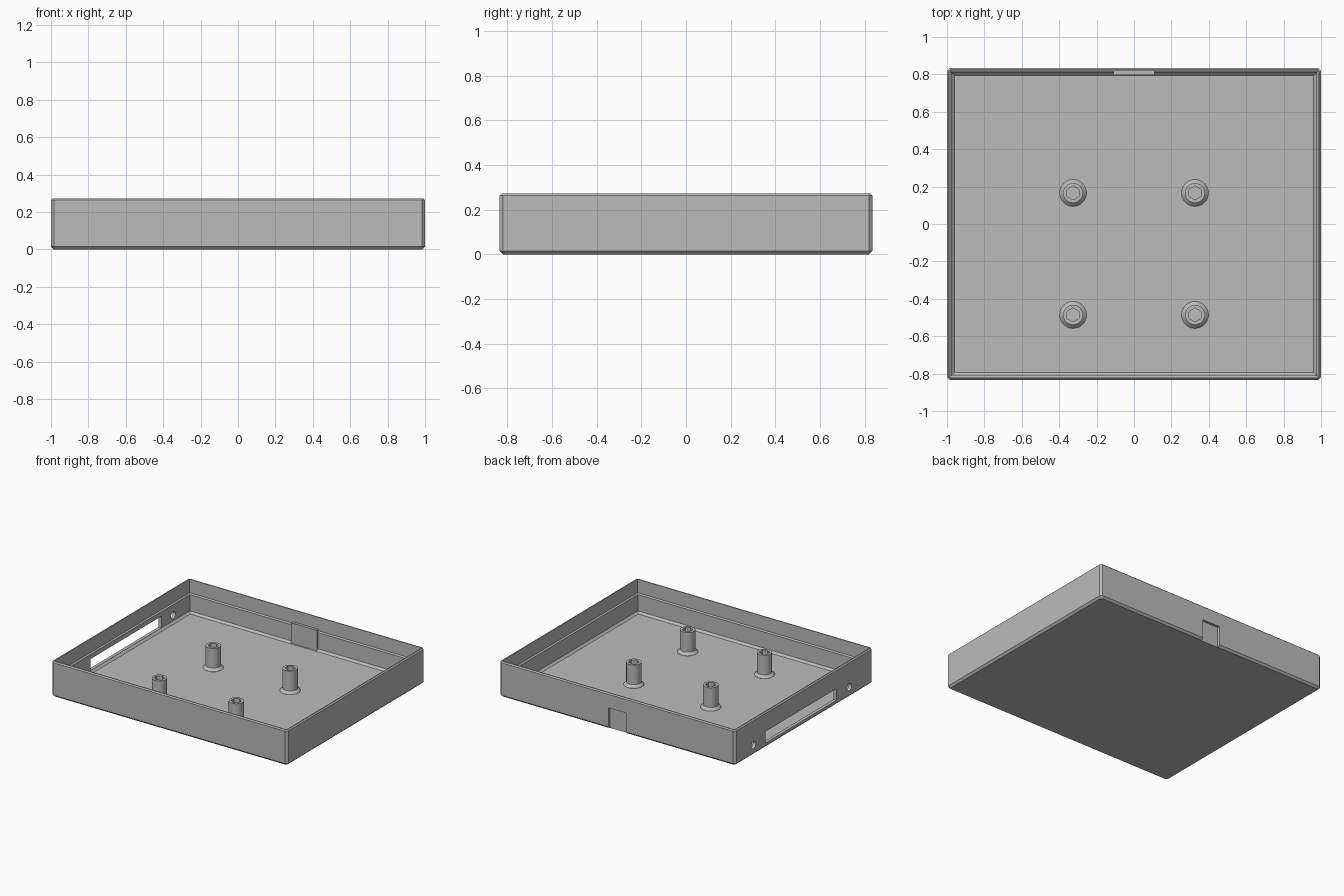
import bpy, bmesh, math

if "Cube" in bpy.data.objects:
    bpy.data.objects.remove(bpy.data.objects["Cube"])

HX, HY, H = 1.0, 0.834, 0.272   # half width, half depth, height

grey = bpy.data.materials.new("plain grey")
grey.diffuse_color = (0.5, 0.5, 0.5, 1)
grey.use_nodes = True
grey.node_tree.nodes["Principled BSDF"].inputs["Base Color"].default_value = grey.diffuse_color


def loft(name, rings):
    """Closed solid through rings of equal point count, bottom to top."""
    bm = bmesh.new()
    loops = [[bm.verts.new(p) for p in r] for r in rings]
    n = len(loops[0])
    for a, b in zip(loops, loops[1:]):
        for i in range(n):
            j = (i + 1) % n
            bm.faces.new((a[i], a[j], b[j], b[i]))
    bm.faces.new(loops[0][::-1])
    bm.faces.new(loops[-1])
    bmesh.ops.recalc_face_normals(bm, faces=bm.faces)
    me = bpy.data.meshes.new(name)
    bm.to_mesh(me)
    bm.free()
    ob = bpy.data.objects.new(name, me)
    bpy.context.collection.objects.link(ob)
    me.materials.append(grey)
    return ob


def rect(inset, z, c=0):
    """Rectangle ring, with cut corners when c is given."""
    x, y = HX - inset, HY - inset
    if not c:
        return [(-x, -y, z), (x, -y, z), (x, y, z), (-x, y, z)]
    return [(-x + c, -y, z), (x - c, -y, z), (x, -y + c, z), (x, y - c, z),
            (x - c, y, z), (-x + c, y, z), (-x, y - c, z), (-x, -y + c, z)]


def circle(cx, cy, r, z, n):
    return [(cx + r * math.sin(2 * math.pi * i / n),
             cy - r * math.cos(2 * math.pi * i / n), z) for i in range(n)]


def box(name, x0, x1, y0, y1, z0, z1):
    return loft(name, [[(x0, y0, z), (x1, y0, z), (x1, y1, z), (x0, y1, z)]
                       for z in (z0, z1)])


def combine(ob, other, op="DIFFERENCE"):
    m = ob.modifiers.new(op, "BOOLEAN")
    m.operation, m.object, m.solver = op, other, "EXACT"
    bpy.context.view_layer.objects.active = ob
    bpy.ops.object.modifier_apply(modifier=m.name)
    bpy.data.objects.remove(other)


# Tray shell: chamfered outside, stepped inside with a lid ledge
tray = loft("tray", [rect(0.015, 0, 0.012), rect(0, 0.015, 0.016),
                     rect(0, H - 0.008, 0.016), rect(0.008, H, 0.012)])
combine(tray, loft("cavity", [rect(0.04, 0.02), rect(0.025, 0.035),
                              rect(0.025, 0.16), rect(0.016, 0.168),
                              rect(0.016, H + 0.05)]))

# Thickened pad inside the back wall and the shallow recess outside it
combine(tray, box("pad", -0.11, 0.11, 0.797, 0.822, 0.01, 0.18), "UNION")
combine(tray, box("recess", -0.075, 0.075, 0.815, 0.9, -0.05, 0.16))

# Long window and two screw holes in the left wall
combine(tray, box("window", -1.1, -0.93, -0.395, 0.465, 0.036, 0.125))
for y in (-0.55, 0.61):
    ring = circle(y, 0.078, 0.028, 0, 16)
    combine(tray, loft("screw_hole", [[(x, a, b) for a, b, _ in ring]
                                      for x in (-1.1, -0.93)]))

# Four standoffs with flared feet and hexagonal bores
posts = []
for x in (-0.326, 0.326):
    for y in (-0.486, 0.166):
        post = loft("standoff", [circle(x, y, r, z, 32) for r, z in
                                 ((0.072, 0.015), (0.072, 0.021),
                                  (0.053, 0.04), (0.053, 0.19))])
        combine(post, loft("bore", [circle(x, y, 0.037, z, 6) for z in (0.05, 0.3)]))
        posts.append(post)

# Smooth the round sides, keep hard edges
bpy.ops.object.select_all(action="DESELECT")
for ob in posts + [tray]:
    ob.select_set(True)
bpy.context.view_layer.objects.active = tray
bpy.ops.object.shade_smooth_by_angle(angle=math.radians(25))
